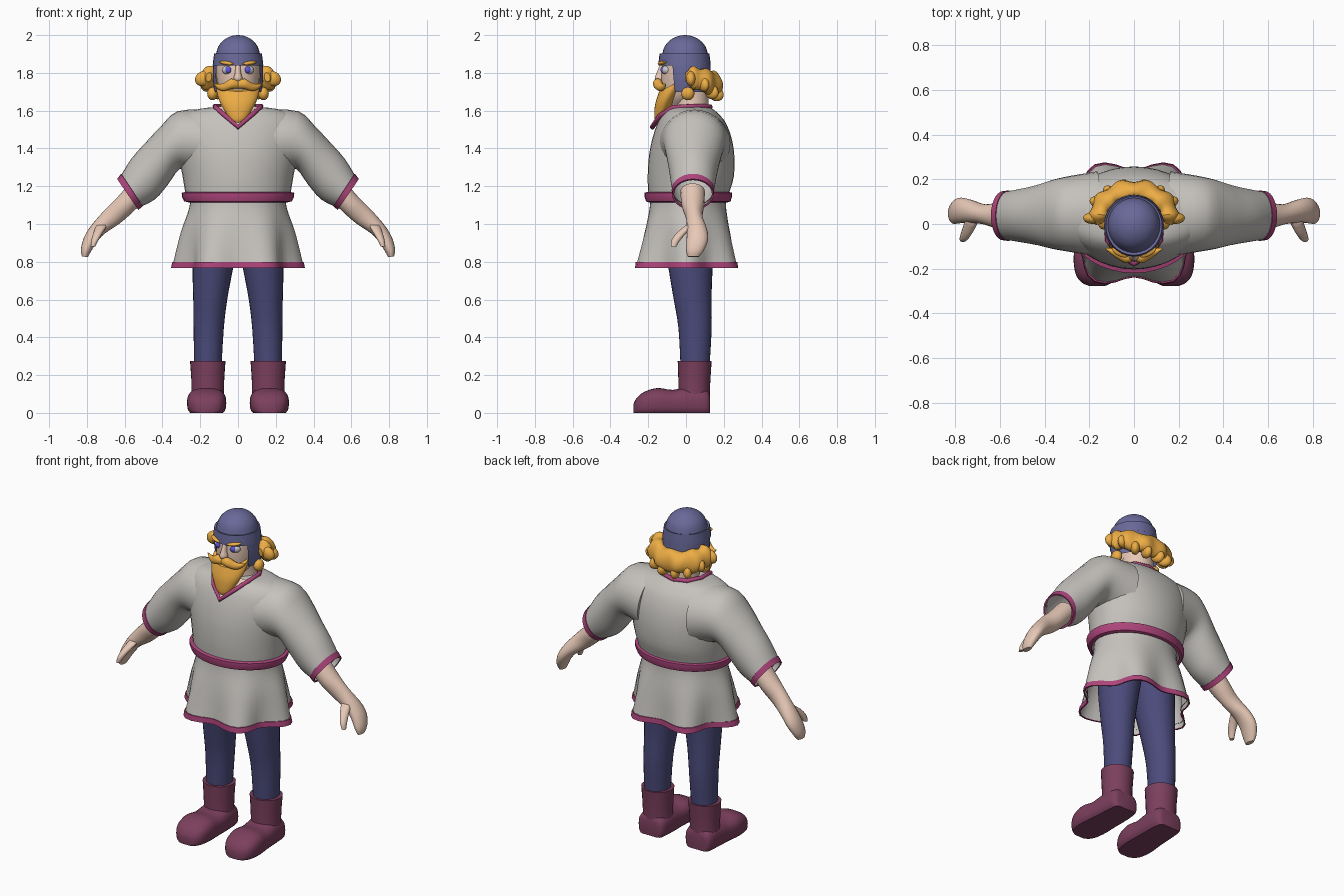
import bpy, bmesh
from math import sin, cos, pi, radians, copysign
from mathutils import Vector, Euler

COL = dict(cloth=(.56, .54, .51, 1), trim=(.42, .06, .2, 1), skin=(.8, .58, .47, 1),
           hair=(.85, .42, .06, 1), helmet=(.14, .14, .32, 1), trousers=(.07, .07, .2, 1),
           boot=(.2, .05, .11, 1), white=(.85, .85, .85, 1), iris=(.12, .1, .75, 1))
MATS = {}
for key, rgba in COL.items():
    MATS[key] = bpy.data.materials.new(key)
    MATS[key].diffuse_color = rgba


def finish(name, bm, mat, mirror=False, angle=40):
    bmesh.ops.recalc_face_normals(bm, faces=bm.faces[:])
    me = bpy.data.meshes.new(name)
    bm.to_mesh(me)
    bm.free()
    for p in me.polygons:
        p.use_smooth = True
    me.set_sharp_from_angle(angle=radians(angle))
    me.materials.append(MATS[mat])
    ob = bpy.data.objects.new(name, me)
    bpy.context.collection.objects.link(ob)
    if mirror:
        ob.modifiers.new("mirror", 'MIRROR').use_mirror_merge = False
    return ob


# Rings: centre, two half-axes and a fold amount, packed in one vector
def ring(c, u, v, fold=0):
    return Vector((*c, *u, *v, fold))


def flat(z, cy, rx, ry, cx=0, fold=0):
    return ring((cx, cy, z), (rx, 0, 0), (0, ry, 0), fold)


def across(top, bot, ry, cy):
    a, b = Vector((top[0], cy, top[1])), Vector((bot[0], cy, bot[1]))
    return ring((a + b) / 2, (a - b) / 2, (0, ry, 0))


def smooth_path(r, k):
    out = []
    for i in range(len(r) - 1):
        p0, p1, p2, p3 = r[max(i - 1, 0)], r[i], r[i + 1], r[min(i + 2, len(r) - 1)]
        for j in range(k):
            t = j / k
            out.append((p1 * 2 + (p2 - p0) * t + (p0 * 2 - p1 * 5 + p2 * 4 - p3) * t * t
                        + (p1 * 3 - p0 - p2 * 3 + p3) * t ** 3) * .5)
    return out + [r[-1]]


def loft(name, rings, mat, n=28, k=3, power=1, cap=(True, True), arc=(0, 360),
         mirror=False, floor=False):
    full = arc[1] - arc[0] == 360
    bm, rows = bmesh.new(), []
    for r in smooth_path(rings, k):
        c, u, v = Vector(r[0:3]), Vector(r[3:6]), Vector(r[6:9])
        row = []
        for i in range(n if full else n + 1):
            a = radians(arc[0] + (arc[1] - arc[0]) * i / n)
            f = 1 + r[9] * cos(6 * a)
            cs, sn = (copysign(abs(w) ** power, w) for w in (cos(a), sin(a)))
            p = c + (u * cs + v * sn) * f
            if floor:
                p.z = max(p.z, 0)
            row.append(bm.verts.new(p))
        rows.append(row)
    for a, b in zip(rows, rows[1:]):
        for i in range(n):
            j = (i + 1) % len(a)
            bm.faces.new((a[i], a[j], b[j], b[i]))
    if full:
        for on, row in zip(cap, (rows[0], rows[-1])):
            if on:
                bm.faces.new(row)
    return finish(name, bm, mat, mirror)


def blob(name, loc, size, mat, rot=(0, 0, 0), mirror=True):
    bm = bmesh.new()
    bmesh.ops.create_uvsphere(bm, u_segments=16, v_segments=10, radius=1)
    m = Euler([radians(a) for a in rot]).to_matrix()
    for v in bm.verts:
        v.co = m @ Vector([a * b for a, b in zip(v.co, size)]) + Vector(loc)
    return finish(name, bm, mat, mirror)


# Tunic: body, open skirt with folds, sleeves
loft("tunic_body", [flat(1.13, .012, .27, .21), flat(1.17, .015, .28, .215), flat(1.25, .025, .293, .228),
     flat(1.36, .03, .315, .226), flat(1.46, .032, .335, .208), flat(1.54, .03, .325, .178),
     flat(1.585, .025, .28, .145), flat(1.61, .02, .2, .12), flat(1.62, .015, .11, .10)], "cloth", n=36)
skirt = [flat(1.15, .012, .25, .2), flat(1.08, .01, .257, .205, fold=.01), flat(.95, .007, .29, .235, fold=.05),
         flat(.775, .003, .312, .268, fold=.115)]
loft("tunic_skirt", skirt, "cloth", n=48, k=4, cap=(False, False))
loft("hem_trim", [flat(.80, .003, .306, .264, fold=.11), flat(.80, .003, .313, .27, fold=.11),
     flat(.768, .003, .318, .273, fold=.115), flat(.768, .003, .309, .264, fold=.115)],
     "trim", n=48, k=1, cap=(False, False))
loft("sleeve", [across((.15, 1.605), (.18, 1.25), .19, .045), across((.32, 1.597), (.25, 1.28), .17, .045),
     across((.41, 1.515), (.31, 1.29), .155, .043), across((.49, 1.43), (.37, 1.21), .135, .04),
     across((.565, 1.345), (.44, 1.13), .12, .038), across((.633, 1.235), (.53, 1.085), .106, .037)],
     "cloth", cap=(True, False), mirror=True)
loft("cuff_trim", [across((.615, 1.262), (.507, 1.1), .109, .037), across((.619, 1.266), (.505, 1.093), .113, .037),
     across((.64, 1.238), (.528, 1.075), .11, .037), across((.632, 1.232), (.533, 1.085), .1, .037)],
     "trim", k=1, cap=(False, False), mirror=True)
loft("belt", [flat(1.115, .012, .265, .21), flat(1.12, .012, .285, .224), flat(1.145, .012, .297, .232),
     flat(1.165, .012, .298, .232), flat(1.17, .012, .275, .215)], "trim", n=36, k=1, cap=(False, False))

# Collar trim around a V neck, with the bare throat inside it
cu = bpy.data.curves.new("collar_trim", 'CURVE')
cu.dimensions = '3D'
cu.bevel_depth, cu.bevel_resolution = .013, 2
path = [(0, -.178, 1.513), (.07, -.137, 1.575), (.118, -.07, 1.617), (.122, .03, 1.623), (.08, .105, 1.622)]
path += [(0, .128, 1.62)] + [(-x, y, z) for x, y, z in path[:0:-1]]
sp = cu.splines.new('POLY')
sp.points.add(len(path) - 1)
sp.use_cyclic_u = True
for p, q in zip(sp.points, path):
    p.co = (*q, 1)
cu.materials.append(MATS["trim"])
bpy.context.collection.objects.link(bpy.data.objects.new("collar_trim", cu))
bm = bmesh.new()
vs = [bm.verts.new(p) for p in ((0, -.178, 1.515), (.07, -.14, 1.577), (.115, -.07, 1.62), (0, -.08, 1.63),
                                (-.115, -.07, 1.62), (-.07, -.14, 1.577))]
for i in range(6):
    if i != 3 and (i + 1) % 6 != 3:
        bm.faces.new((vs[3], vs[i], vs[(i + 1) % 6]))
finish("throat", bm, "skin")

# Head and face
loft("neck", [flat(1.56, .03, .11, .095), flat(1.64, .03, .092, .09), flat(1.76, .02, .09, .1)], "skin")
loft("head", [flat(1.63, -.05, .05, .06), flat(1.67, -.03, .085, .095), flat(1.73, -.015, .108, .115),
     flat(1.80, -.01, .116, .122), flat(1.88, -.005, .118, .12)], "skin")
loft("nose", [flat(1.845, -.118, .014, .02), flat(1.80, -.132, .016, .024), flat(1.77, -.138, .024, .028),
     flat(1.75, -.135, .014, .018)], "skin", n=14)
blob("eye", (.055, -.104, 1.815), (.03, .024, .024), "white", (0, 0, 20))
blob("iris", (.052, -.122, 1.816), (.017, .012, .018), "iris", (0, 0, 20))
blob("eyebrow", (.06, -.125, 1.852), (.042, .02, .011), "hair", (0, -8, 25))
loft("moustache", [ring((x, y, z), (0, r * .9, 0), (0, 0, r)) for x, y, z, r in
     ((-.004, -.145, 1.738, .02), (.035, -.15, 1.742, .028), (.075, -.135, 1.725, .022),
      (.105, -.12, 1.727, .014), (.128, -.11, 1.742, .003))], "hair", n=14, mirror=True)
loft("beard", [ring((0, -.072, 1.737), (.112, 0, 0), (0, .07, .035)),
     ring((0, -.083, 1.70), (.113, 0, 0), (0, .07, .03)), ring((0, -.105, 1.65), (.098, 0, 0), (0, .059, .02)),
     ring((0, -.128, 1.59), (.066, 0, 0), (0, .04, .01)), flat(1.55, -.142, .04, .024),
     flat(1.533, -.147, .012, .01)], "hair")

# Helmet: dome, brow band, guard around the sides and back
loft("helmet_dome", [flat(2.0, -.005, .003, .003), flat(1.995, -.005, .035, .036), flat(1.975, -.005, .074, .077),
     flat(1.94, -.005, .104, .108), flat(1.89, -.005, .119, .124)], "helmet")
loft("helmet_band", [flat(1.9, -.008, .115, .12), flat(1.903, -.008, .126, .132), flat(1.86, -.008, .132, .137),
     flat(1.84, -.008, .134, .138), flat(1.84, -.008, .114, .118)], "helmet", k=1, cap=(False, False))
loft("helmet_guard", [flat(1.85, -.005, .131, .134), flat(1.77, 0, .133, .132), flat(1.70, .005, .125, .125)],
     "helmet", arc=(-30, 210))

# Hair: lumpy roll round the back of the head, with flared tufts
rings = []
for i in range(41):
    a = radians(-12 + 204 * i / 40)
    end = max(.15, min(1, min(i, 40 - i) / 4)) ** .5
    back = max(sin(a), 0)
    d = Vector((cos(a), sin(a), 0))
    c = Vector((.158 * cos(a), .025 + .125 * sin(a), 1.778 - .035 * back))
    rings.append(ring(c, (d + Vector((0, 0, -.25))) * .046 * end * (1 + .18 * cos(10 * a)),
                      Vector((0, 0, .062)) * end * (1 + .12 * cos(8 * a))))
loft("hair_roll", rings, "hair", n=16, k=1)
for i, (deg, z, r) in enumerate(((2, 1.77, .185), (28, 1.74, .18), (52, 1.70, .17), (76, 1.69, .165))):
    a = radians(deg)
    blob(f"hair_tuft_{i}", (r * cos(a), .02 + r * .86 * sin(a), z), (.045, .026, .038), "hair", (0, 32, deg))
blob("side_lock", (.135, .01, 1.69), (.028, .035, .035), "hair")

# Forearms, hands and thumbs
loft("forearm_and_hand", [across((.575, 1.215), (.49, 1.13), .065, .035), across((.64, 1.14), (.56, 1.06), .06, .037),
     across((.705, 1.075), (.63, 1.0), .045, .043), across((.775, .995), (.705, .95), .053, .058),
     across((.815, .93), (.747, .905), .057, .06), across((.832, .865), (.775, .86), .048, .048),
     across((.826, .828), (.795, .825), .03, .04)], "skin", n=20, mirror=True)
loft("thumb", [flat(.995, .03, .03, .03, .72), flat(.955, -.02, .025, .028, .74), flat(.915, -.053, .019, .024, .757),
     flat(.88, -.066, .012, .014, .768)], "skin", n=14, mirror=True)

# Legs and boots
loft("leg", [flat(.98, .02, .13, .13, .115), flat(.85, .02, .115, .125, .125), flat(.75, .025, .106, .115, .135),
     flat(.6, .035, .09, .1, .147), flat(.45, .048, .08, .088, .155), flat(.25, .048, .073, .077, .16)],
     "trousers", mirror=True)
loft("boot_shaft", [flat(.03, .043, .088, .083, .16), flat(.15, .044, .086, .084, .16), flat(.275, .046, .094, .09, .16)],
     "boot", mirror=True)
loft("boot_foot", [ring((cx, y, t * .4), (rx, 0, 0), (0, 0, t * .6)) for y, cx, rx, t in
     ((.128, .16, .06, .09), (.11, .16, .085, .125), (.03, .16, .094, .14), (-.07, .163, .098, .122),
      (-.15, .166, .104, .132), (-.22, .167, .095, .112), (-.26, .166, .07, .08), (-.277, .165, .035, .05))],
     "boot", power=.75, mirror=True, floor=True)
